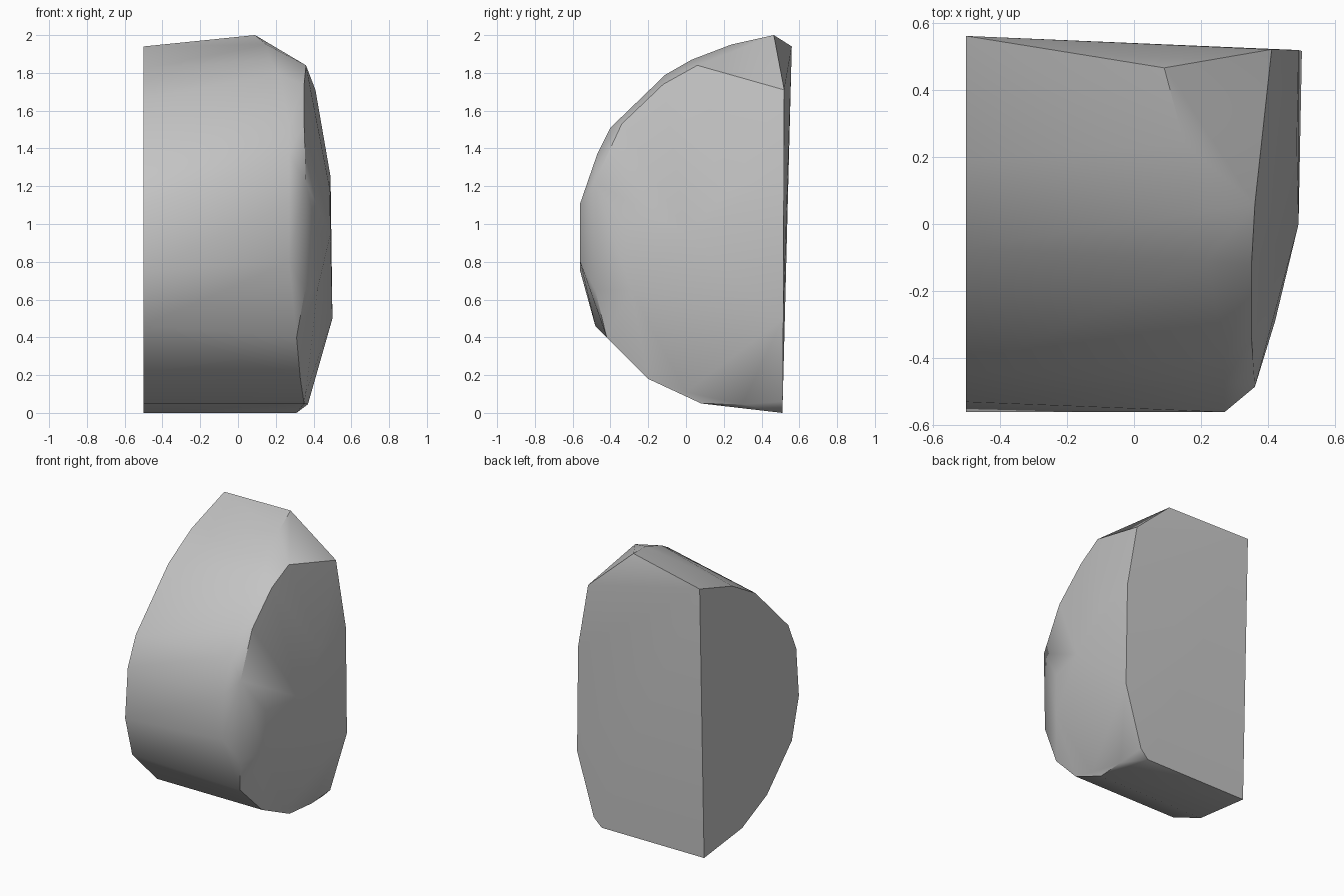
import bpy, bmesh, math

cube = bpy.data.objects.get("Cube")
if cube:
    bpy.data.objects.remove(cube, do_unlink=True)

# Stone colour
stone = bpy.data.materials.new("stone_grey")
stone.use_nodes = True
colour = (0.55, 0.55, 0.55, 1)
stone.diffuse_color = colour
stone.node_tree.nodes["Principled BSDF"].inputs["Base Color"].default_value = colour

# Flat left side: D-shaped outline (y, z), from the back top round to the back bottom
left_outline = [(.56, 1.94), (.19, 1.82), (-.07, 1.67), (-.44, 1.30), (-.53, 1.10),
                (-.56, .75), (-.48, .46), (-.20, .18), (.08, .05), (.51, 0)]

# Shoulder where the curved front starts to turn in
shoulder = [(.09, .465, 2), (.15, .24, 1.95), (.17, .03, 1.87), (.22, -.11, 1.79),
            (.27, -.40, 1.51), (.27, -.47, 1.37), (.27, -.56, 1.11), (.27, -.56, .80),
            (.31, -.42, .40), (.33, -.20, .18), (.35, .08, .05)]

# Rim of the bulging right side
rim = [(.36, .06, 1.84), (.35, -.12, 1.74), (.35, -.34, 1.53), (.36, -.485, 1.22),
       (.355, -.48, .65), (.36, 0, .11), (.37, .30, .045)]

# Swelling inside the rim
bulge = [(.485, .24, 1.19), (.49, 0, .95), (.42, -.29, .95), (.42, -.29, .65)]

# Right edge of the flat back
back_edge = [(.41, .52, 1.71), (.49, .518, 1.25), (.50, .515, .50), (.37, .512, .06), (.31, .51, 0)]

# Wrap a faceted skin round the outlines
bm = bmesh.new()
for p in [(-.5, y, z) for y, z in left_outline] + shoulder + rim + bulge + back_edge:
    bm.verts.new(p)
bmesh.ops.convex_hull(bm, input=bm.verts[:])
bmesh.ops.delete(bm, geom=[v for v in bm.verts if not v.link_faces], context='VERTS')
bmesh.ops.dissolve_limit(bm, angle_limit=math.radians(1), verts=bm.verts[:], edges=bm.edges[:])
bmesh.ops.recalc_face_normals(bm, faces=bm.faces[:])

mesh = bpy.data.meshes.new("stone_block")
bm.to_mesh(mesh)
bm.free()
mesh.materials.append(stone)
block = bpy.data.objects.new("stone_block", mesh)
bpy.context.collection.objects.link(block)

# Soft front, crisp flat sides
for o in bpy.context.selected_objects:
    o.select_set(False)
block.select_set(True)
bpy.context.view_layer.objects.active = block
bpy.ops.object.shade_smooth_by_angle(angle=math.radians(30))
